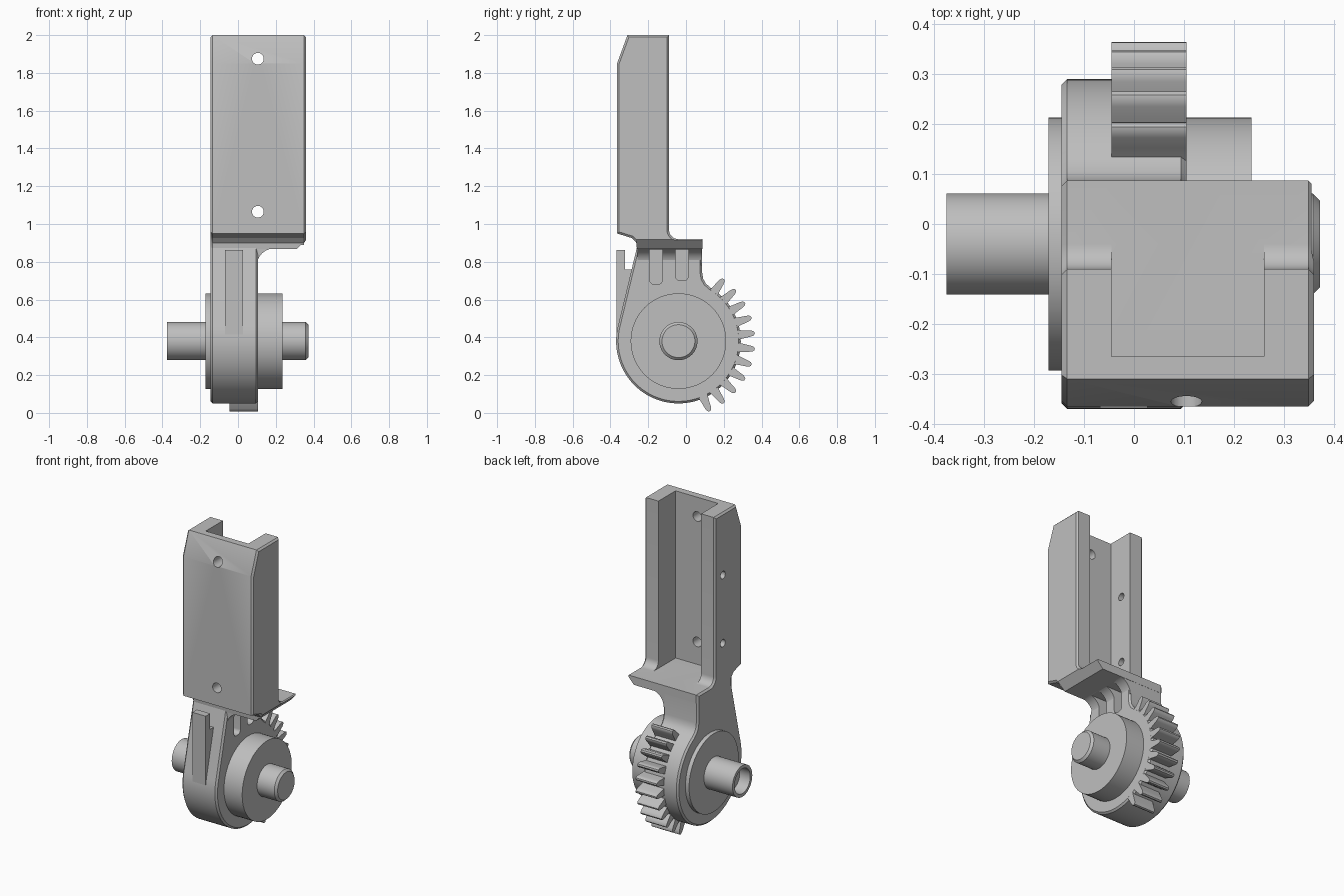
import bpy, bmesh
from math import sin, cos, radians, pi
from mathutils import Matrix, Vector

if "Cube" in bpy.data.objects:
    bpy.data.objects.remove(bpy.data.objects["Cube"], do_unlink=True)

grey = bpy.data.materials.new("plain grey")
grey.use_nodes = True
grey.diffuse_color = (0.52, 0.52, 0.52, 1)
grey.node_tree.nodes["Principled BSDF"].inputs["Base Color"].default_value = (0.52, 0.52, 0.52, 1)

CY, CZ = -0.04, 0.38      # axle centre
LEFT, RIGHT = -0.145, 0.36  # channel sides
BODY = 0.105              # right face of the hub body


def arc(cy, cz, r, a0, a1, n):
    """Points along an arc, angles in degrees."""
    steps = [radians(a0 + (a1 - a0) * i / n) for i in range(n + 1)]
    return [(cy + r * cos(a), cz + r * sin(a)) for a in steps]


def finish(name, bm):
    bmesh.ops.recalc_face_normals(bm, faces=bm.faces)
    mesh = bpy.data.meshes.new(name)
    bm.to_mesh(mesh)
    bm.free()
    mesh.materials.append(grey)
    ob = bpy.data.objects.new(name, mesh)
    bpy.context.collection.objects.link(ob)
    return ob


def extrude(name, profile, lo, hi, axis="X", bevel=0.0):
    """Extrude a (y, z) profile along x, or an (x, z) profile along y."""
    def place(p, t):
        return (t, p[0], p[1]) if axis == "X" else (p[0], t, p[1])
    bm = bmesh.new()
    face = bm.faces.new([bm.verts.new(place(p, lo)) for p in profile])
    caps = [face]
    ext = bmesh.ops.extrude_face_region(bm, geom=[face], use_keep_orig=True)
    moved = [g for g in ext["geom"] if isinstance(g, bmesh.types.BMVert)]
    caps += [g for g in ext["geom"] if isinstance(g, bmesh.types.BMFace)
             and all(v in moved for v in g.verts)]
    shift = Vector(place((0, 0), hi - lo))
    bmesh.ops.translate(bm, verts=moved, vec=shift)
    if bevel:
        edges = list({e for f in caps for e in f.edges})
        bmesh.ops.recalc_face_normals(bm, faces=bm.faces)
        bmesh.ops.bevel(bm, geom=edges, offset=bevel, segments=1, affect="EDGES")
    return finish(name, bm)


def box(name, x, y, z):
    return extrude(name, [(y[0], z[0]), (y[1], z[0]), (y[1], z[1]), (y[0], z[1])], *x)


def lathe(name, profile, n=64):
    """Spin (x, radius) points about the axle."""
    bm = bmesh.new()
    verts = [bm.verts.new((x, CY, CZ + r)) for x, r in profile]
    edges = [bm.edges.new(pair) for pair in zip(verts, verts[1:])]
    bmesh.ops.spin(bm, geom=verts + edges, cent=(0, CY, CZ), axis=(1, 0, 0),
                   angle=2 * pi, steps=n, use_duplicate=False)
    bmesh.ops.remove_doubles(bm, verts=bm.verts, dist=1e-4)
    return finish(name, bm)


def drill(name, centre, r, depth, axis):
    bm = bmesh.new()
    turn = Matrix.Rotation(pi / 2, 4, "Y" if axis == "X" else "X")
    bmesh.ops.create_cone(bm, cap_ends=True, segments=24, radius1=r, radius2=r,
                          depth=depth, matrix=Matrix.Translation(centre) @ turn)
    return finish(name, bm)


def cut(target, cutters):
    bpy.context.view_layer.objects.active = target
    for c in cutters:
        mod = target.modifiers.new("cut", "BOOLEAN")
        mod.operation, mod.solver, mod.object = "DIFFERENCE", "EXACT", c
        bpy.ops.object.modifier_apply(modifier=mod.name)
        bpy.data.objects.remove(c, do_unlink=True)


parts = []

# Channel with its shelf, as one side profile
side = [(-0.365, 0.95), (-0.365, 1.85), (-0.31, 2), (-0.09, 2)]
side += arc(-0.04, 0.97, 0.05, 180, 270, 8)
side += [(0.087, 0.92), (0.087, 0.867), (-0.26, 0.867), (-0.263, 0.9), (-0.285, 0.925)]
channel = extrude("channel", side, LEFT, RIGHT, bevel=0.011)
cutters = [box("cavity", (-0.045, 0.26), (-0.265, 0.3), (0.92, 2.2))]
cutters += [drill("front_hole", (BODY, -0.33, z), 0.031, 0.3, "Y") for z in (1.065, 1.875)]
cutters += [drill("side_hole", (-0.1, -0.17, z), 0.024, 0.2, "X") for z in (1.16, 1.60)]
cutters.append(extrude("shelf_chamfer", [(0.305, 0.86), (0.37, 0.93), (0.4, 0.93),
                                         (0.4, 0.8), (0.305, 0.8)], -0.262, 0.3, "Y"))
cut(channel, cutters)
parts.append(channel)

# Hub body rising into the neck
body = arc(CY, CZ, 0.33, 166, 419, 72)
body += [(0.105, 0.685), (0.091, 0.71), (0.086, 0.74), (0.086, 0.9), (-0.254, 0.9)]
hub = extrude("hub_body", body, LEFT, BODY, bevel=0.011)

# Curved gusset between neck and shelf
gusset_profile = arc(0.19, 0.78, 0.09, 180, 90, 10) + [(0.19, 0.9), (0.05, 0.9), (0.05, 0.78)]
gusset = extrude("neck_gusset", gusset_profile, -0.258, 0.085, "Y")


def slots():
    out = []
    for y0, y1, z0 in ((-0.192, -0.125, 0.68), (-0.055, 0.012, 0.70)):
        r = 0.025
        prof = arc(y0 + r, z0 + r, r, 180, 270, 6) + arc(y1 - r, z0 + r, r, 270, 360, 6)
        out.append(extrude("slot", prof + [(y1, 0.866), (y0, 0.866)], 0.035, 0.3))
    return out


for ob in (hub, gusset):
    cut(ob, slots())
    parts.append(ob)

# Gear teeth over the back of the hub
half = [(0.32, 4.6), (0.335, 3.9), (0.355, 3.2), (0.385, 2.4), (0.399, 1.7), (0.406, 0.7)]
for i in range(11):
    mid = -66 + 12 * i
    outline = [(r, mid - a) for r, a in half] + [(r, mid + a) for r, a in reversed(half)]
    pts = [(CY + r * cos(radians(a)), CZ + r * sin(radians(a))) for r, a in outline]
    parts.append(extrude("gear_tooth", pts, -0.045, BODY))

# Bosses and axle
parts.append(lathe("left_boss", [(-0.1, 0), (-0.171, 0), (-0.171, 0.253), (-0.1, 0.253), (-0.1, 0)]))
parts.append(lathe("right_boss", [(0.05, 0), (0.05, 0.253), (0.235, 0.253), (0.235, 0), (0.05, 0)]))
parts.append(lathe("axle", [(-0.3, 0), (-0.3, 0.08), (-0.375, 0.08), (-0.375, 0.101),
                            (0.358, 0.101), (0.372, 0.087), (0.372, 0)]))

# Hooked fin on the front of the hub
fin = [(-0.368, 0.40), (-0.368, 0.862), (-0.322, 0.862), (-0.322, 0.76), (-0.25, 0.76), (-0.3, 0.40)]
parts.append(extrude("front_hook", fin, -0.068, 0.027))

# Smooth the curves, keep the edges
bpy.ops.object.select_all(action="DESELECT")
for ob in parts:
    ob.select_set(True)
bpy.context.view_layer.objects.active = parts[0]
bpy.ops.object.shade_smooth_by_angle(angle=radians(28))
